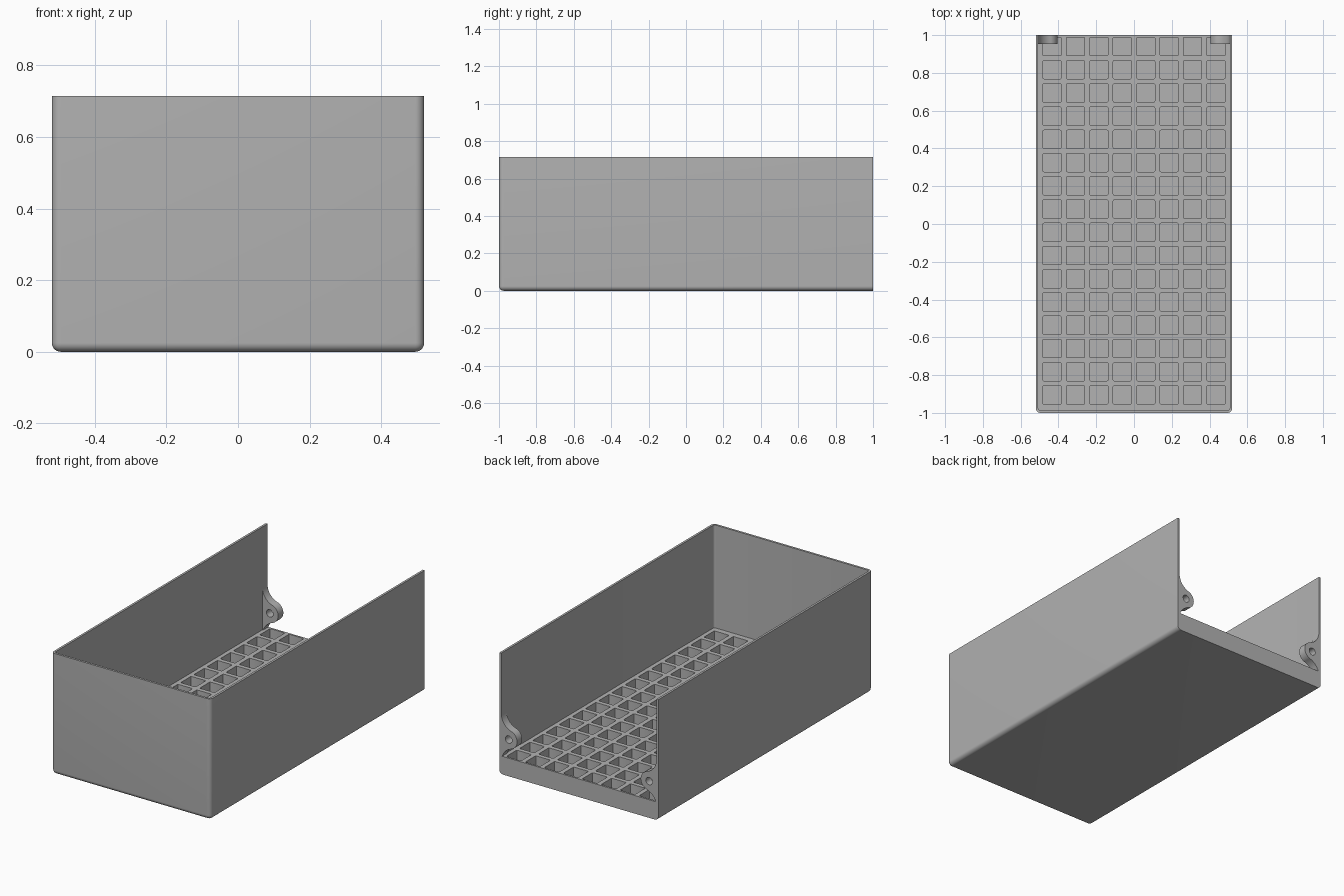
import bpy, bmesh, math
from mathutils import Matrix, Vector

if "Cube" in bpy.data.objects:
    bpy.data.objects.remove(bpy.data.objects["Cube"])

W, L, H = 0.52, 1.0, 0.715       # half width, half length, height
WALL, FLOOR = 0.013, 0.107       # wall thickness, floor height

grey = bpy.data.materials.new("grey plastic")
grey.diffuse_color = (0.45, 0.45, 0.45, 1)
grey.use_nodes = True
grey.node_tree.nodes["Principled BSDF"].inputs["Base Color"].default_value = grey.diffuse_color


def add_box(bm, lo, hi):
    lo, hi = Vector(lo), Vector(hi)
    m = Matrix.Translation((lo + hi) / 2) @ Matrix.Diagonal((*(hi - lo), 1))
    return bmesh.ops.create_cube(bm, size=1, matrix=m)["verts"]


def bevel(bm, radius, segments, rule):
    # round every edge whose midpoint and direction satisfy the rule
    edges = [e for e in bm.edges
             if rule((e.verts[0].co + e.verts[1].co) / 2, e.verts[0].co - e.verts[1].co)]
    bmesh.ops.bevel(bm, geom=edges, offset=radius, segments=segments,
                    profile=0.5, affect='EDGES')


def make(name, bm):
    bmesh.ops.recalc_face_normals(bm, faces=bm.faces)
    me = bpy.data.meshes.new(name)
    bm.to_mesh(me)
    bm.free()
    me.materials.append(grey)
    ob = bpy.data.objects.new(name, me)
    bpy.context.collection.objects.link(ob)
    return ob


def activate(ob):
    bpy.ops.object.select_all(action='DESELECT')
    ob.select_set(True)
    bpy.context.view_layer.objects.active = ob


def cut(ob, cutter):
    activate(ob)
    mod = ob.modifiers.new("cut", 'BOOLEAN')
    mod.operation, mod.solver, mod.object = 'DIFFERENCE', 'EXACT', cutter
    bpy.ops.object.modifier_apply(modifier=mod.name)
    bpy.data.objects.remove(cutter)


def smooth(ob):
    activate(ob)
    bpy.ops.object.shade_smooth_by_angle(angle=math.radians(30))


# Tray body: rounded along the bottom and the front corners, square at the back
bm = bmesh.new()
add_box(bm, (-W, -L, 0), (W, L, H))
bevel(bm, 0.025, 8, lambda c, d: (c.z < 0.01 and c.y < 0.9)
      or (abs(d.z) > 0.1 and c.y < -0.9))
tray = make("tray", bm)

# Hollow interior, open at the top and the back
bm = bmesh.new()
add_box(bm, (-W + WALL, -L + WALL, FLOOR), (W - WALL, L + 0.2, H + 0.2))
bevel(bm, 0.012, 5, lambda c, d: abs(d.z) > 0.1 and c.y < -0.9)
cut(tray, make("interior_cutter", bm))

# Grid of square pockets sunk in the floor
bm = bmesh.new()
for i in range(8):
    for j in range(16):
        x, y, s = (i - 3.5) * 0.124, 0.94 - j * 0.123, 0.0485
        add_box(bm, (x - s, y - s, 0.025), (x + s, y + s, FLOOR + 0.05))
bevel(bm, 0.006, 2, lambda c, d: abs(d.z) > 0.1)
cut(tray, make("pocket_cutter", bm))
smooth(tray)

# Screw ears: a round lobe blended into the wall by concave arcs
CU, CZ, R = 0.048, 0.217, 0.055   # lobe centre off the wall, height, radius
RISE, BLEND = 0.14, 0.092         # blend start above the centre, blend radius
tilt = math.atan2(RISE, BLEND - CU)
upper = []
for k in range(11):               # concave blend from the wall to the lobe
    a = math.pi + (tilt * k / 10)
    upper.append((BLEND + BLEND * math.cos(a), RISE + BLEND * math.sin(a)))
lobe = [(CU + R * math.cos(a), R * math.sin(a))
        for a in (tilt * (1 - k / 12) for k in range(1, 24))]
outline = [(-0.006, RISE)] + upper + lobe
outline += [(u, -v) for u, v in reversed(upper)] + [(-0.006, -RISE)]

for side, label in ((-1, "left"), (1, "right")):
    bm = bmesh.new()
    face = bm.faces.new([bm.verts.new((side * (W - WALL - u), L, CZ + v))
                         for u, v in outline])
    ext = bmesh.ops.extrude_face_region(bm, geom=[face], use_keep_orig=True)
    bmesh.ops.translate(bm, vec=(0, -0.048, 0),
                        verts=[g for g in ext["geom"] if isinstance(g, bmesh.types.BMVert)])
    ear = make(label + "_screw_ear", bm)

    # Screw hole
    bm = bmesh.new()
    m = Matrix.Translation((side * (W - WALL - CU), L, CZ)) @ Matrix.Rotation(math.pi / 2, 4, 'X')
    bmesh.ops.create_cone(bm, cap_ends=True, segments=32, radius1=0.022, radius2=0.022,
                          depth=0.3, matrix=m)
    cut(ear, make("hole_cutter", bm))
    smooth(ear)
